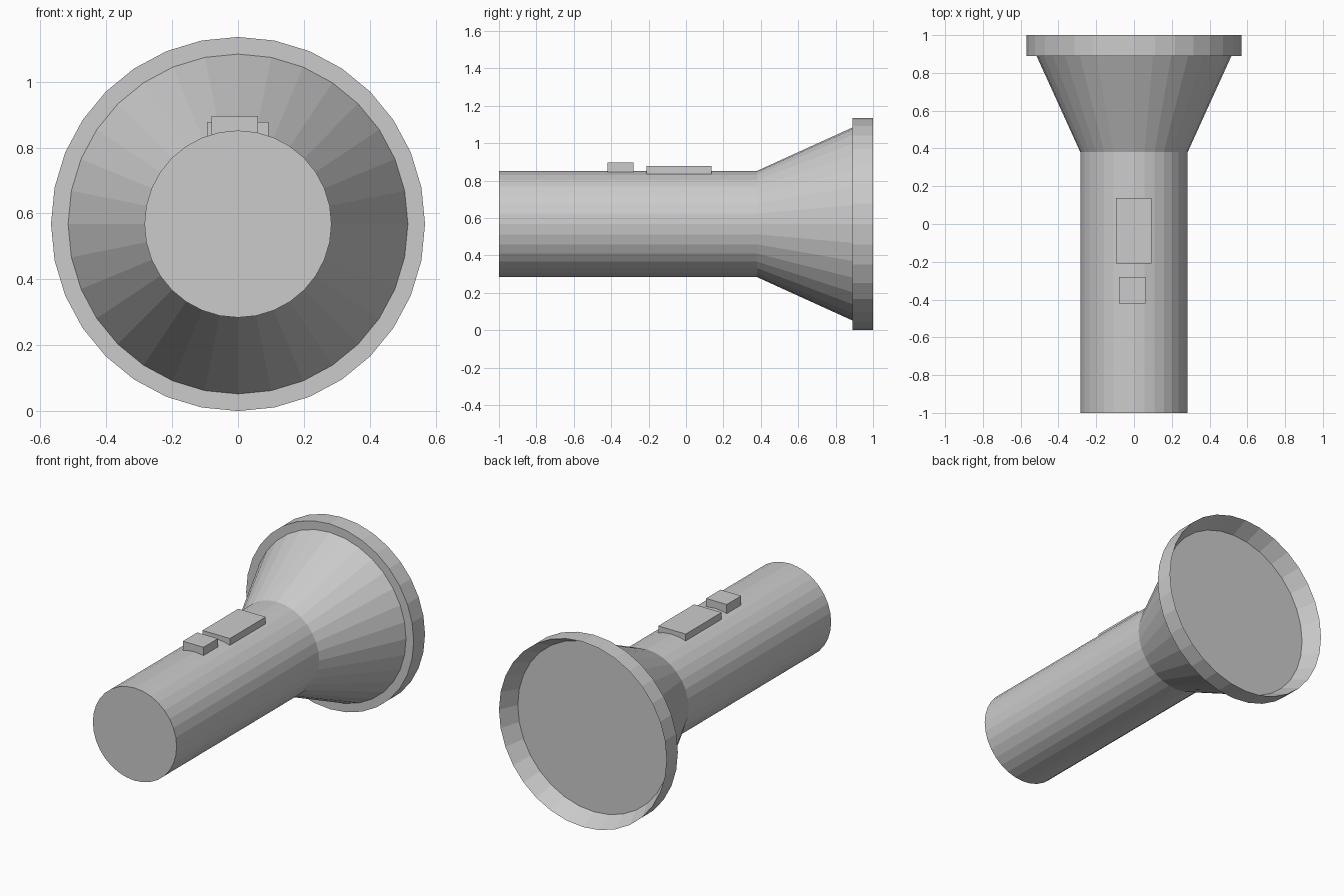
import bpy, bmesh, math

if "Cube" in bpy.data.objects:
    bpy.data.objects.remove(bpy.data.objects["Cube"])

SIDES = 32
AXIS_Z = 0.568


def make_object(name, bm):
    bmesh.ops.recalc_face_normals(bm, faces=bm.faces)
    mesh = bpy.data.meshes.new(name)
    bm.to_mesh(mesh)
    bm.free()
    obj = bpy.data.objects.new(name, mesh)
    bpy.context.collection.objects.link(obj)
    return obj


def lathe_y(name, profile):
    """Revolve (radius, y) points about the torch axis and cap both ends."""
    bm = bmesh.new()
    rings = []
    for r, y in profile:
        angles = [2 * math.pi * i / SIDES for i in range(SIDES)]
        rings.append([bm.verts.new((r * math.sin(a), y, AXIS_Z + r * math.cos(a)))
                      for a in angles])
    for a, b in zip(rings, rings[1:]):
        for i in range(SIDES):
            j = (i + 1) % SIDES
            bm.faces.new((a[i], a[j], b[j], b[i]))
    bm.faces.new(rings[0])
    bm.faces.new(rings[-1])
    return make_object(name, bm)


def box(name, lo, hi):
    bm = bmesh.new()
    bmesh.ops.create_cube(bm, size=1)
    for v in bm.verts:
        v.co = [(a + b) / 2 + c * (b - a) for a, b, c in zip(lo, hi, v.co)]
    return make_object(name, bm)


# Handle, flared head, rim and recessed lens in one turned shell
lathe_y("torch_body", [
    (0.284, -1.0), (0.284, 0.38),    # handle
    (0.516, 0.89), (0.568, 0.89),    # flare and rim step
    (0.568, 1.0), (0.516, 0.89 + 0.002),  # rim, sloping in to the lens
])

# Switch plate and button, sunk slightly into the handle
box("switch_plate", (-0.094, -0.21, 0.836), (0.092, 0.137, 0.878))
box("switch_button", (-0.08, -0.42, 0.84), (0.06, -0.28, 0.896))
